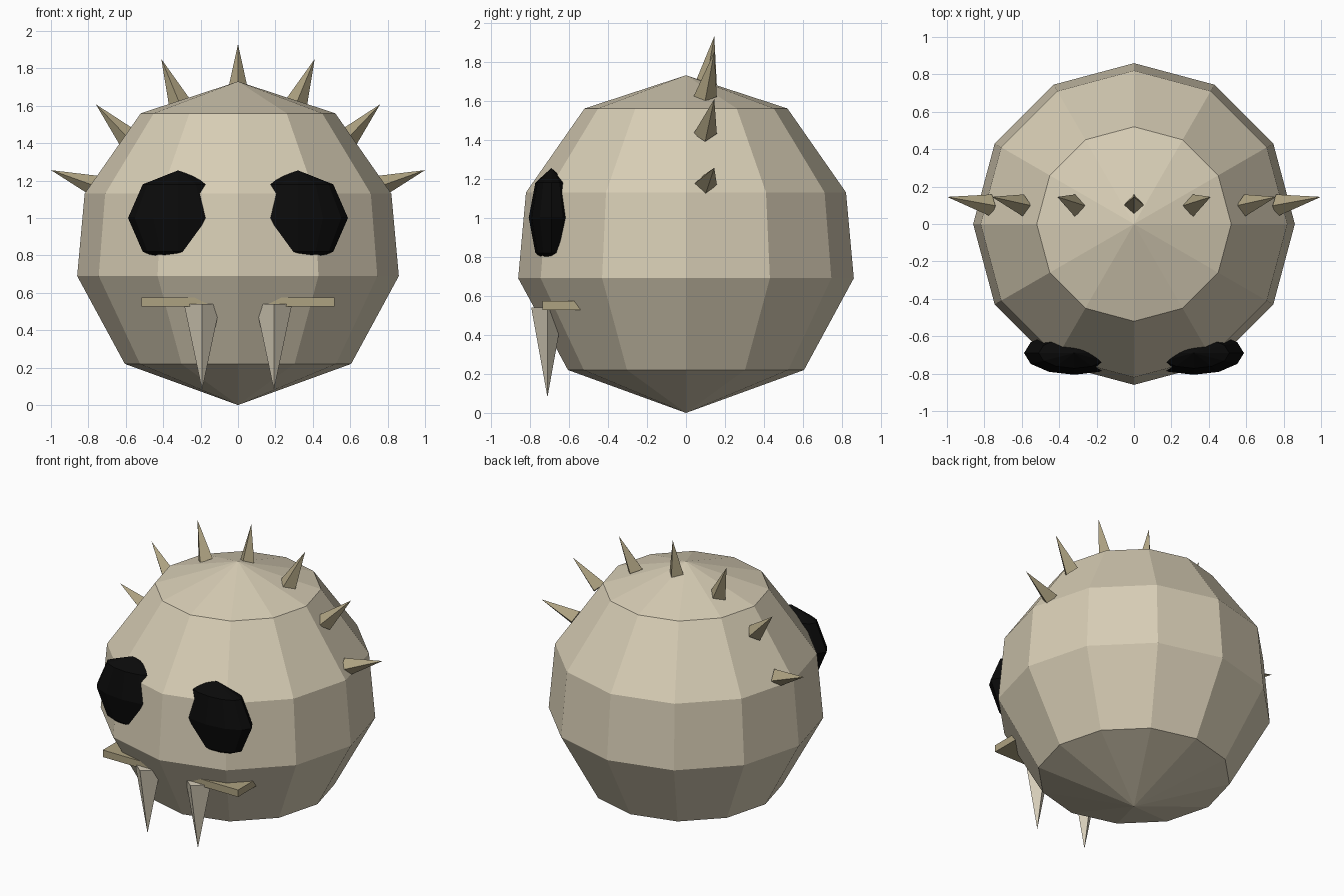
import bpy, bmesh, math
from mathutils import Vector

if "Cube" in bpy.data.objects:
    bpy.data.objects.remove(bpy.data.objects["Cube"])


def material(name, rgb):
    m = bpy.data.materials.new(name)
    m.diffuse_color = (*rgb, 1.0)
    m.use_nodes = True
    m.node_tree.nodes["Principled BSDF"].inputs["Base Color"].default_value = m.diffuse_color
    return m


cream = material("cream", (0.68, 0.61, 0.46))
horn = material("horn_tan", (0.42, 0.36, 0.22))
ivory = material("ivory", (0.68, 0.62, 0.49))
black = material("black", (0.003, 0.003, 0.003))


def finish(bm, name, mat):
    bmesh.ops.recalc_face_normals(bm, faces=bm.faces)
    me = bpy.data.meshes.new(name)
    bm.to_mesh(me)
    bm.free()
    me.materials.append(mat)
    ob = bpy.data.objects.new(name, me)
    bpy.context.collection.objects.link(ob)
    return ob


def lathe(name, mat, centre, profile, sides=12, sx=1.0, sy=1.0):
    """Faceted solid from (radius, height) pairs; radius 0 makes a pole."""
    bm = bmesh.new()
    rings = []
    for r, z in profile:
        angles = [0] if r == 0 else [2 * math.pi * i / sides for i in range(sides)]
        rings.append([bm.verts.new(Vector(centre) + Vector(
            (r * sx * math.cos(a), r * sy * math.sin(a), z))) for a in angles])
    for a, b in zip(rings, rings[1:]):
        for i in range(sides):
            j = (i + 1) % sides
            loop = [a[i % len(a)], a[j % len(a)], b[j % len(b)], b[i % len(b)]]
            bm.faces.new(list(dict.fromkeys(loop)))
    return finish(bm, name, mat)


def spike(name, mat, base, tip, r_side, r_depth):
    """Four-sided spike with corners in the x-z plane and along y."""
    base, tip = Vector(base), Vector(tip)
    d = tip - base
    side = Vector((d.z, 0, -d.x)).normalized() * r_side
    depth = Vector((0, r_depth, 0))
    bm = bmesh.new()
    ring = [bm.verts.new(base + o) for o in (side, depth, -side, -depth)]
    top = bm.verts.new(tip)
    bm.faces.new(ring)
    for i in range(4):
        bm.faces.new((ring[i], ring[(i + 1) % 4], top))
    return finish(bm, name, mat)


# Round faceted body
lathe("body", cream, (0, 0, 0),
      [(0, 0), (0.605, 0.22), (0.86, 0.69), (0.82, 1.13), (0.52, 1.56), (0, 1.73)])

# Crest of spikes over the head
spike("crest_spike_centre", horn, (0, 0.10, 1.68), (0, 0.145, 1.93), 0.055, 0.058)
crest = [((0.315, 1.62), (0.41, 1.85)),
         ((0.59, 1.43), (0.76, 1.608)),
         ((0.76, 1.17), (1.0, 1.256))]

for s, label in ((-1, "left"), (1, "right")):
    for n, (b, t) in enumerate(crest, 1):
        spike(f"crest_spike_{label}_{n}", horn,
              (s * b[0], 0.098, b[1]), (s * t[0], 0.145, t[1]), 0.058, 0.06)

    # Eye partly sunk in the body
    k = math.sqrt(0.5)
    lathe(f"eye_{label}", black, (s * 0.32, -0.69, 1.0),
          [(0, -0.255), (k, -0.18), (1, 0), (k, 0.18), (0, 0.255)],
          sx=0.268, sy=0.116)

    # Downward tusk
    spike(f"tusk_{label}", ivory, (s * 0.192, -0.71, 0.54),
          (s * 0.192, -0.71, 0.08), 0.097, 0.083)

    # Flat lip plate
    bm = bmesh.new()
    bmesh.ops.create_cube(bm, size=1)
    for v in bm.verts:
        v.co = (s * 0.3075 + v.co.x * 0.415, -0.6375 + v.co.y * 0.195,
                0.55 + v.co.z * 0.048)
    finish(bm, f"lip_{label}", horn)
